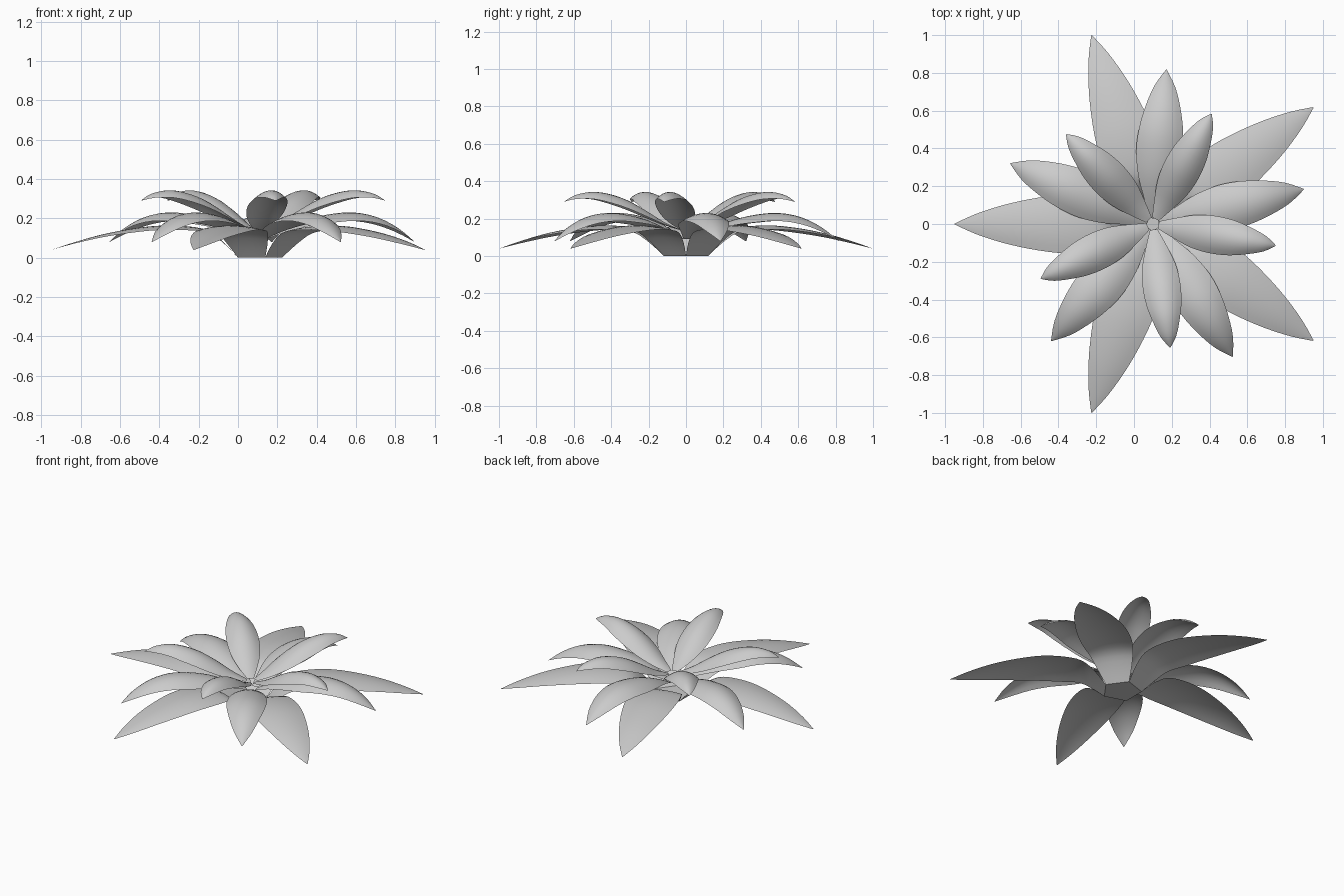
import bpy, math
from mathutils import Matrix, Vector

if "Cube" in bpy.data.objects:
    bpy.data.objects.remove(bpy.data.objects["Cube"])

CENTRE = Vector((0.1, 0, 0))


def catmull(pts, steps):
    # smooth curve through stations (radius, height, half width, edge droop)
    out = []
    for i in range(len(pts) - 1):
        p = [Vector(pts[min(max(i + k, 0), len(pts) - 1)]) for k in (-1, 0, 1, 2)]
        for s in range(steps):
            t = s / steps
            out.append(0.5 * (2 * p[1] + (p[2] - p[0]) * t
                              + (2 * p[0] - 5 * p[1] + 4 * p[2] - p[3]) * t * t
                              + (3 * p[1] - p[0] - 3 * p[2] + p[3]) * t ** 3))
    out.append(Vector(pts[-1]))
    return out


def leaf_mesh(name, stations, across=8):
    verts, faces = [], []
    rows = catmull(stations, 3)
    for r, z, w, d in rows:
        for j in range(across + 1):
            t = 2 * j / across - 1
            verts.append((r, w * t, z - d * t * t))
    n = across + 1
    for i in range(len(rows) - 1):
        for j in range(across):
            a = i * n + j
            faces.append((a, a + n, a + n + 1, a + 1))
    me = bpy.data.meshes.new(name)
    me.from_pydata(verts, [], faces)
    for p in me.polygons:
        p.use_smooth = True
    return me


def whorl(name, stations, start):
    me = leaf_mesh(name, stations)
    for k in range(5):
        ob = bpy.data.objects.new(f"{name}_{k + 1}", me)
        ob.matrix_world = Matrix.Translation(CENTRE) @ Matrix.Rotation(
            math.radians(start + 72 * k), 4, 'Z')
        bpy.context.collection.objects.link(ob)


# outer leaves, rising from the base and arching to the ground
whorl("outer_leaf", [(0.10, 0, 0.073, 0), (0.17, 0.075, 0.108, 0.004),
                     (0.25, 0.138, 0.135, 0.012), (0.36, 0.16, 0.154, 0.02),
                     (0.50, 0.163, 0.153, 0.022), (0.65, 0.146, 0.132, 0.02),
                     (0.80, 0.116, 0.098, 0.014), (0.94, 0.076, 0.052, 0.006),
                     (1.05, 0.04, 0.002, 0)], 36)
# middle leaves
whorl("middle_leaf", [(0.03, 0.09, 0.02, 0), (0.13, 0.142, 0.058, 0.012),
                      (0.25, 0.192, 0.1, 0.03), (0.38, 0.222, 0.122, 0.042),
                      (0.50, 0.23, 0.117, 0.042), (0.62, 0.207, 0.093, 0.035),
                      (0.73, 0.152, 0.056, 0.02), (0.82, 0.08, 0.002, 0)], 13)
# inner leaves, the highest ring
whorl("inner_leaf", [(0.03, 0.14, 0.02, 0), (0.12, 0.183, 0.055, 0.015),
                     (0.22, 0.245, 0.088, 0.035), (0.32, 0.3, 0.1, 0.048),
                     (0.42, 0.333, 0.094, 0.048), (0.51, 0.343, 0.073, 0.038),
                     (0.60, 0.325, 0.042, 0.02), (0.66, 0.29, 0.002, 0)], -10)

# flat five-sided base
bpy.ops.mesh.primitive_circle_add(vertices=5, radius=0.124, fill_type='NGON', location=CENTRE)
base = bpy.context.object
base.name = "base"
base.rotation_euler.z = -math.pi / 2
